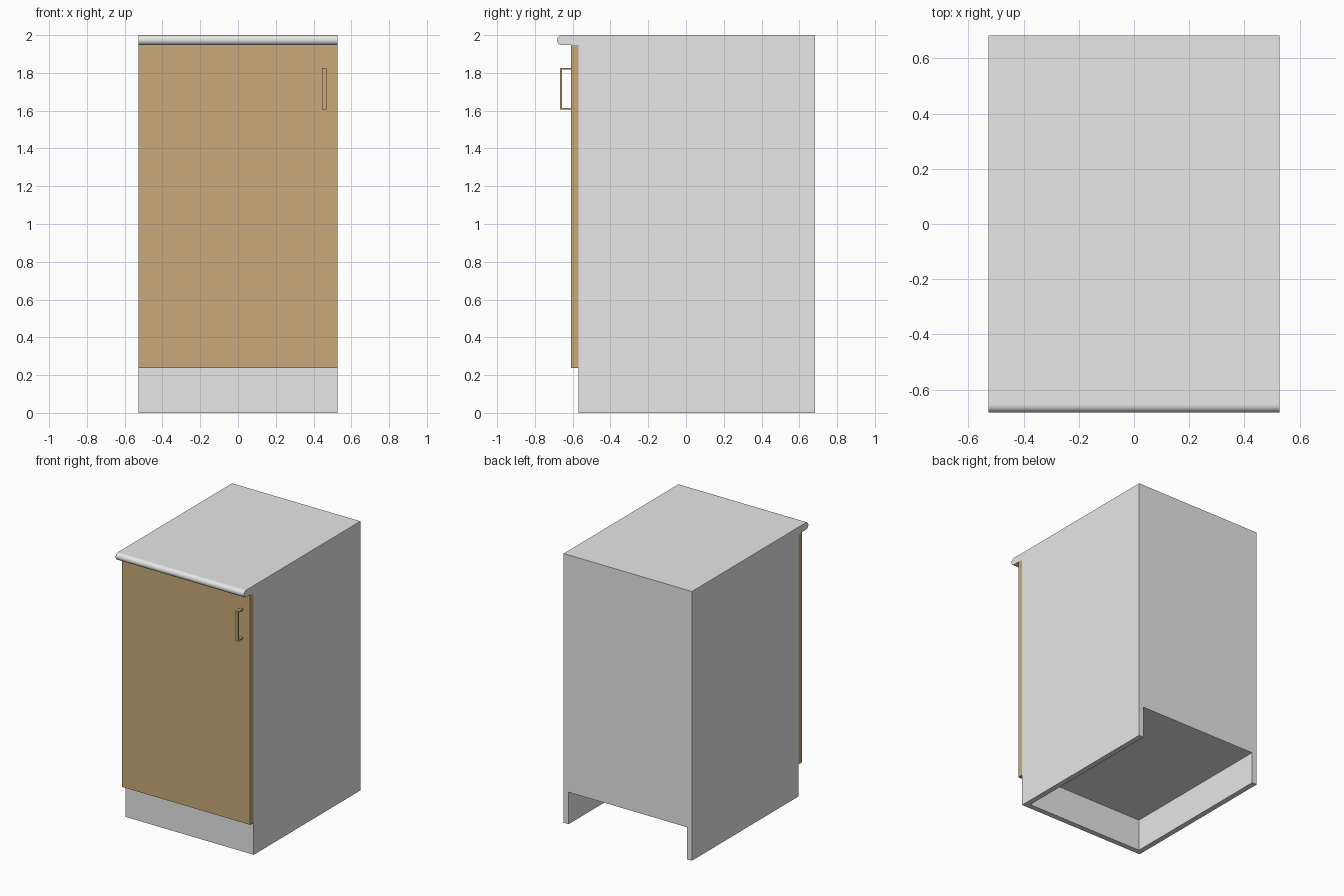
import bpy, bmesh, math

if "Cube" in bpy.data.objects:
    bpy.data.objects.remove(bpy.data.objects["Cube"])

W = 0.527                 # half width
FRONT, BACK = -0.568, 0.683
TOP, UNDER = 2.0, 1.947   # worktop top and underside
PLINTH = 0.238
T = 0.04                  # panel thickness


def material(name, rgb):
    m = bpy.data.materials.new(name)
    m.diffuse_color = (*rgb, 1)
    m.use_nodes = True
    m.node_tree.nodes["Principled BSDF"].inputs["Base Color"].default_value = m.diffuse_color
    return m


grey = material("light_grey", (0.8, 0.8, 0.8))
wood = material("light_wood", (0.578, 0.403, 0.188))


def finish(name, bm, mat):
    bmesh.ops.recalc_face_normals(bm, faces=bm.faces)
    me = bpy.data.meshes.new(name)
    bm.to_mesh(me)
    bm.free()
    ob = bpy.data.objects.new(name, me)
    bpy.context.collection.objects.link(ob)
    if mat:
        me.materials.append(mat)
    return ob


def extrude_yz(name, profile, x0, x1, mat):
    """Extrude a closed (y, z) profile along x."""
    bm = bmesh.new()
    face = bm.faces.new([bm.verts.new((x0, y, z)) for y, z in profile])
    res = bmesh.ops.extrude_face_region(bm, geom=[face])
    moved = [v for v in res["geom"] if isinstance(v, bmesh.types.BMVert)]
    bmesh.ops.translate(bm, verts=moved, vec=(x1 - x0, 0, 0))
    if len(bm.faces) == len(profile) + 1:      # close the start cap if needed
        bmesh.ops.holes_fill(bm, edges=[e for e in bm.edges if e.is_boundary])
    return finish(name, bm, mat)


def box(name, x, y, z, mat):
    return extrude_yz(name, [(y[0], z[0]), (y[1], z[0]), (y[1], z[1]), (y[0], z[1])],
                      x[0], x[1], mat)


# Cabinet body with a round-nosed worktop, as one side profile
r = (TOP - UNDER) / 2
ny, nz = -0.683 + r, UNDER + r
nose = [(ny - r * math.sin(a), nz + r * math.cos(a))
        for a in (math.pi * i / 16 for i in range(17))]
profile = [(FRONT, 0), (BACK, 0), (BACK, TOP)] + nose + [(FRONT, UNDER)]
body = extrude_yz("cabinet_body", profile, -W, W, grey)
for p in body.data.polygons:                   # only the nose is smooth
    p.use_smooth = p.center.y < ny - 0.0005 and abs(p.normal.x) < 0.5

# Open recess under the floor panel, open to the back
cutter = box("recess_cutter", (-W + T, W - T), (FRONT + T, BACK + 0.2), (-0.2, PLINTH), grey)
cutter.hide_render = True
cutter.hide_viewport = True
cut = body.modifiers.new("recess", 'BOOLEAN')
cut.operation = 'DIFFERENCE'
cut.solver = 'EXACT'
cut.object = cutter

# Door
DOOR = -0.609
box("door", (-W, W), (DOOR, FRONT), (PLINTH, UNDER), wood)

# Handle: a square U bracket
y0, z0, z1, t = -0.667, 1.605, 1.827, 0.01
extrude_yz("door_handle",
           [(DOOR, z0), (y0, z0), (y0, z1), (DOOR, z1),
            (DOOR, z1 - t), (y0 + t, z1 - t), (y0 + t, z0 + t), (DOOR, z0 + t)],
           0.446, 0.468, wood)
